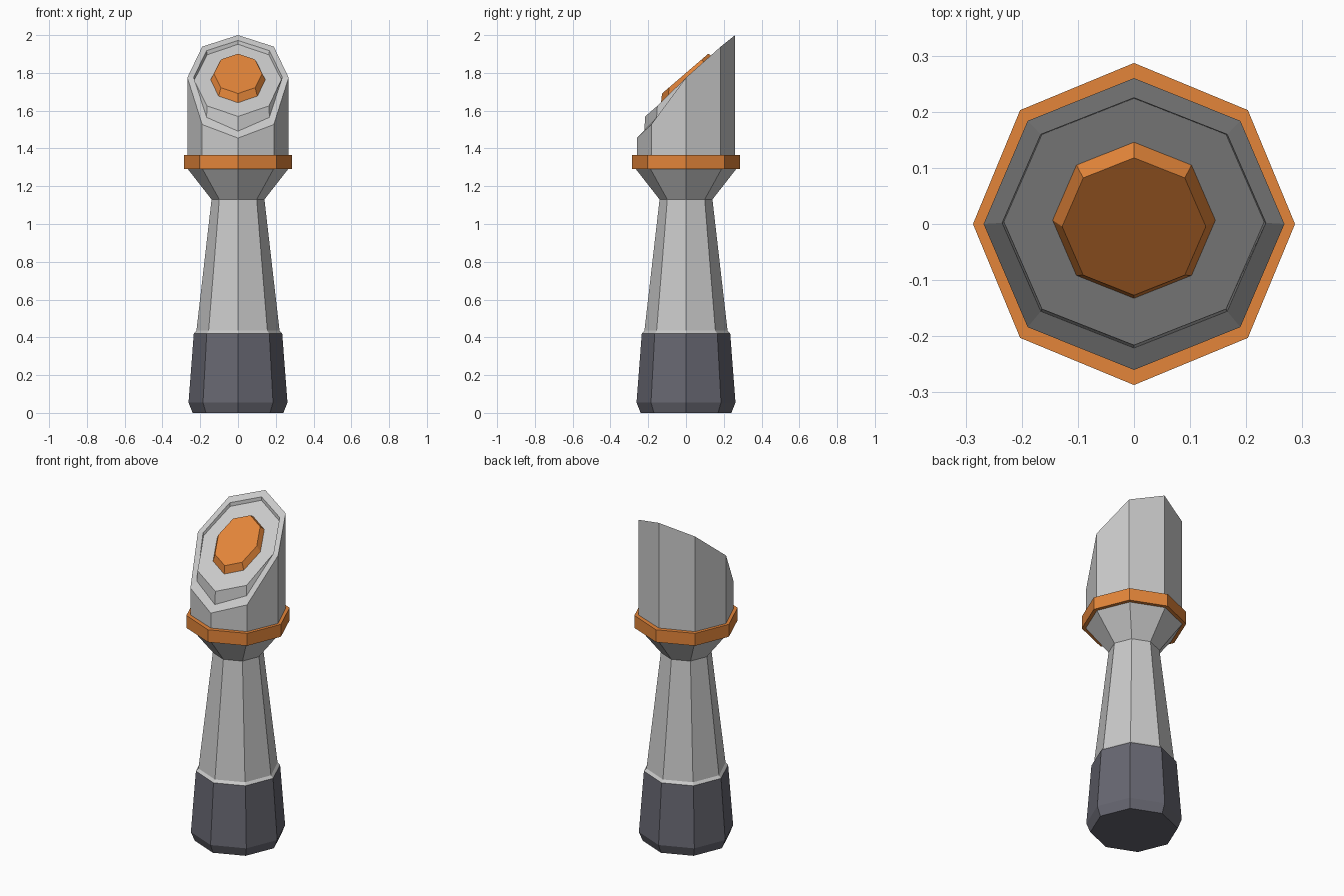
import bpy
import bmesh
import math

if "Cube" in bpy.data.objects:
    bpy.data.objects.remove(bpy.data.objects["Cube"])

SIDES = 8


def material(name, rgb):
    m = bpy.data.materials.new(name)
    m.diffuse_color = (*rgb, 1)
    m.use_nodes = True
    m.node_tree.nodes["Principled BSDF"].inputs["Base Color"].default_value = m.diffuse_color
    return m


grey = material("light grey", (0.59, 0.59, 0.59))
slate = material("dark slate", (0.135, 0.135, 0.165))
orange = material("orange", (0.77, 0.235, 0.042))


def ring(rx, height, ry=None, cy=0.0):
    """Octagon with corners on the axes; height is a number or a function of y."""
    ry = rx if ry is None else ry
    pts = []
    for i in range(SIDES):
        a = 2 * math.pi * i / SIDES
        x, y = rx * math.cos(a), cy + ry * math.sin(a)
        pts.append((x, y, height(y) if callable(height) else height))
    return pts


def loft(name, rings, mat):
    """Skin a stack of rings and close both ends."""
    bm = bmesh.new()
    loops = [[bm.verts.new(p) for p in r] for r in rings]
    for a, b in zip(loops, loops[1:]):
        for i in range(SIDES):
            j = (i + 1) % SIDES
            bm.faces.new((a[i], a[j], b[j], b[i]))
    bm.faces.new(loops[0][::-1])
    bm.faces.new(loops[-1])
    bmesh.ops.recalc_face_normals(bm, faces=bm.faces)
    mesh = bpy.data.meshes.new(name)
    bm.to_mesh(mesh)
    bm.free()
    mesh.materials.append(mat)
    obj = bpy.data.objects.new(name, mesh)
    bpy.context.collection.objects.link(obj)
    return obj


def rim(y):
    """Slightly bowed slanted rim height, interpolated along y."""
    pts = [(-0.26, 1.455), (-0.185, 1.525), (0, 1.775), (0.185, 1.94), (0.26, 2.0)]
    for (y0, z0), (y1, z1) in zip(pts, pts[1:]):
        if y <= y1 + 1e-6:
            break
    return z0 + (z1 - z0) * (y - y0) / (y1 - y0)


def panel(y):
    return 1.757 + 0.868 * y


def button_top(y):
    return 1.80 + 0.86 * y


# Dark foot of the handle
loft("handle_base", [ring(0.24, 0), ring(0.262, 0.055), ring(0.234, 0.42)], slate)

# Tapering grip with flared neck
loft("handle_grip", [ring(0.234, 0.42), ring(0.22, 0.435), ring(0.14, 1.13),
                     ring(0.265, 1.29), ring(0.265, 1.30)], grey)

# Orange collar between neck and head
loft("collar", [ring(0.287, 1.29), ring(0.287, 1.365)], orange)

# Slanted head with rim and flat inset panel
loft("head", [ring(0.268, 1.35, 0.26), ring(0.268, rim, 0.26),
              ring(0.235, rim, 0.223, 0.002), ring(0.232, panel, 0.22, 0.004)], grey)

# Raised button on the panel
loft("button", [ring(0.147, lambda y: panel(y) - 0.005, 0.141, 0.008),
                ring(0.128, button_top, 0.1225, -0.0045)], orange)
